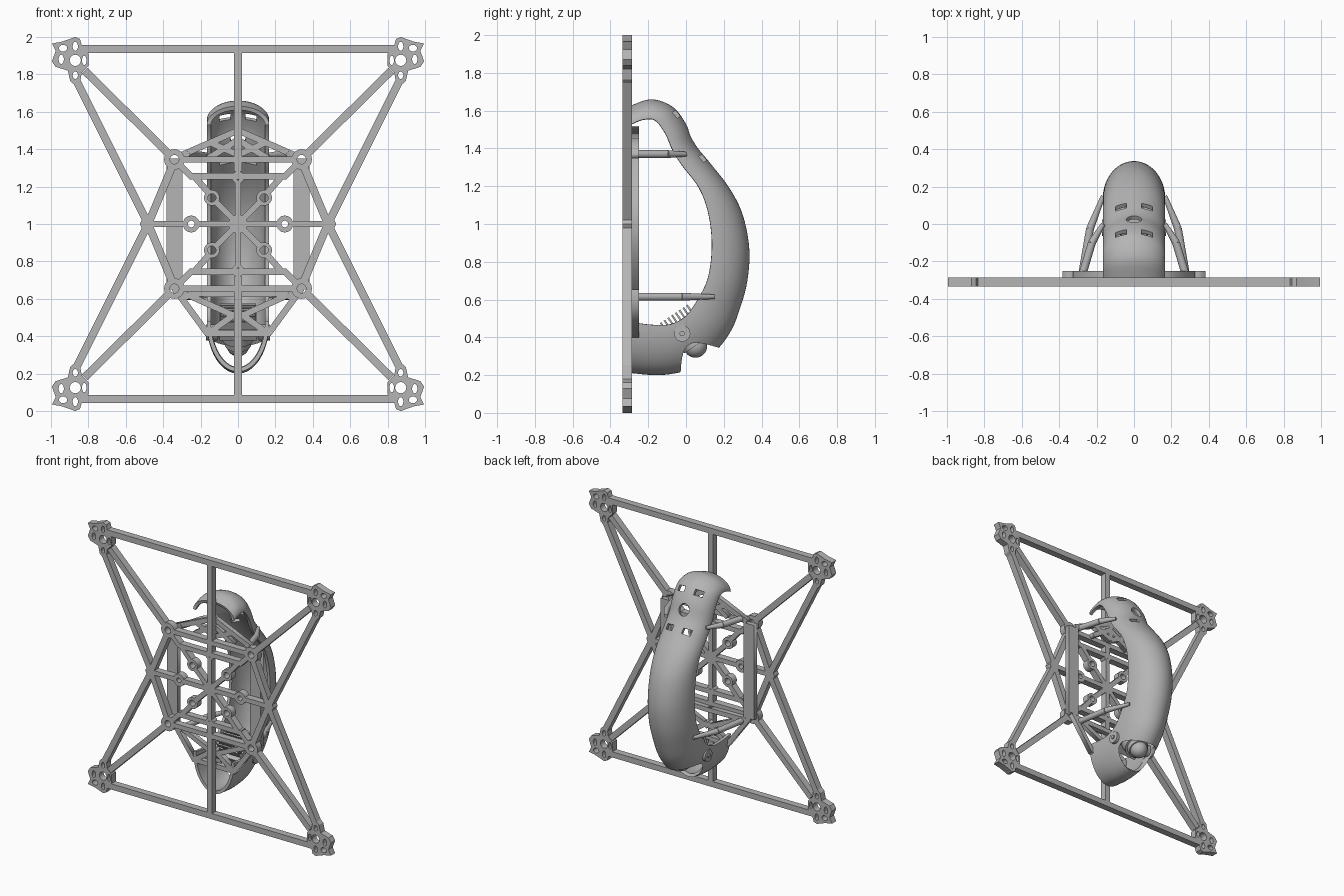
import bpy, bmesh, math
from mathutils import Vector, Matrix

cube = bpy.data.objects.get("Cube")
if cube:
    bpy.data.objects.remove(cube)

grey = bpy.data.materials.new("plain grey")
grey.use_nodes = True
GREY = (.46, .46, .46, 1)
grey.diffuse_color = GREY
grey.node_tree.nodes["Principled BSDF"].inputs["Base Color"].default_value = GREY


def finish(name, bm, angle=None):
    """Turn a bmesh into a named grey object."""
    mesh = bpy.data.meshes.new(name)
    bm.to_mesh(mesh)
    bm.free()
    mesh.materials.clear()
    mesh.materials.append(grey)
    for poly in mesh.polygons:
        poly.material_index = 0
    obj = bpy.data.objects.new(name, mesh)
    bpy.context.collection.objects.link(obj)
    if angle:
        bpy.ops.object.select_all(action='DESELECT')
        obj.select_set(True)
        bpy.context.view_layer.objects.active = obj
        bpy.ops.object.shade_smooth_by_angle(angle=math.radians(angle))
    return obj


def add_outline(bm, loops, front, back):
    """Extrude filled x/z outlines (later loops are holes) from front to back."""
    curve = bpy.data.curves.new("outline", 'CURVE')
    curve.dimensions = '2D'
    curve.fill_mode = 'BOTH'
    curve.extrude = (back - front) / 2
    for loop in loops:
        spline = curve.splines.new('POLY')
        spline.points.add(len(loop) - 1)
        for point, (x, z) in zip(spline.points, loop):
            point.co = (x, z, 0, 1)
        spline.use_cyclic_u = True
    temp = bpy.data.objects.new("outline", curve)
    bpy.context.collection.objects.link(temp)
    graph = bpy.context.evaluated_depsgraph_get()
    mesh = bpy.data.meshes.new_from_object(temp.evaluated_get(graph))
    mesh.transform(Matrix.Translation((0, (front + back) / 2, 1)) @ Matrix.Rotation(math.pi / 2, 4, 'X'))
    bm.from_mesh(mesh)
    bpy.data.meshes.remove(mesh)
    bpy.data.objects.remove(temp)
    bpy.data.curves.remove(curve)


def circle(x, z, rx, rz=None, sides=20):
    return [(x + rx * math.cos(math.tau * i / sides), z + (rz or rx) * math.sin(math.tau * i / sides))
            for i in range(sides)]


def add_bar(bm, a, b, width, front, back):
    a, b = Vector(a), Vector(b)
    side = (b - a).normalized().orthogonal() * width / 2
    add_outline(bm, [[a + side, b + side, b - side, a - side]], front, back)


def add_mirrored(bm, bars, width, front, back, signs):
    """Repeat bars over the mirror signs, skipping duplicates."""
    done = set()
    for a, b in bars:
        for sx, sz in signs:
            ends = [(a[0] * sx, a[1] * sz), (b[0] * sx, b[1] * sz)]
            key = frozenset(ends)
            if key not in done:
                done.add(key)
                add_bar(bm, *ends, width, front, back)


QUADS = [(1, 1), (-1, 1), (1, -1), (-1, -1)]
FRONT, MID, BACK = -.335, -.285, -.25

# Main frame: heights are measured from the centre of the plate
frame = bmesh.new()
outer_bars = [((0, .935), (.84, .935)), ((0, .28), (0, .94)), ((.865, .77), (.48, 0)),
              ((.82, .82), (.375, .38)), ((.48, 0), (.355, .3))]
inner_bars = [((0, .345), (.29, .345)), ((0, .255), (.26, .255)), ((.31, .315), (.25, .255)),
              ((0, .02), (0, .23)), ((.02, .02), (.12, .12)), ((.02, 0), (.215, 0)),
              ((.29, 0), (.48, 0)), ((.155, .165), (.23, .25))]
add_mirrored(frame, outer_bars, .042, FRONT, MID, QUADS)
add_mirrored(frame, inner_bars, .034, FRONT, MID, QUADS)
for sx, sz in QUADS:
    for x, z, r, hole in [(.34, .345, .055, .024), (.14, .14, .042, .022)]:
        add_outline(frame, [circle(sx * x, sz * z, r), circle(sx * x, sz * z, hole)], FRONT, MID)
for sign in (1, -1):
    add_outline(frame, [circle(sign * .25, 0, .045), circle(sign * .25, 0, .018)], FRONT, MID)
    add_outline(frame, [circle(0, sign * .25, .033), circle(0, sign * .25, .015)], FRONT, MID)
    add_outline(frame, [[(sign * .445, 0), (sign * .465, .05), (sign * .5, .05),
                         (sign * .525, 0), (sign * .5, -.05), (sign * .465, -.05)]], FRONT, MID)
add_outline(frame, [circle(0, 0, .05)], FRONT, MID)
finish("main_frame", frame, 30)

# Motor mounts on the four corners
outline = [(.995, .965), (.94, .975), (.87, 1), (.845, .99), (.835, .955), (.8, .91), (.8, .845),
           (.835, .81), (.843, .765), (.87, .74), (.897, .765), (.91, .82), (.975, .84),
           (.995, .87), (.975, .925)]
holes = [(.87, .875, .03, .03), (.935, .94, .022, .018), (.87, .95, .014, .024),
         (.945, .88, .014, .025), (.822, .875, .012, .025), (.87, .795, .014, .02)]
mounts = bmesh.new()
for sx, sz in QUADS:
    loops = [[(x * sx, z * sz) for x, z in outline]]
    loops += [circle(x * sx, z * sz, rx, rz) for x, z, rx, rz in holes]
    add_outline(mounts, loops, FRONT, MID)
finish("motor_mounts", mounts, 30)

# Thinner rear plate with side rails
rear = bmesh.new()
SIDES = QUADS[:2]
add_mirrored(rear, [((.34, -.35), (.34, .35))], .085, MID, BACK, SIDES)
upper = [((.32, .36), (0, .5)), ((.16, .35), (0, .45)), ((.16, .44), (0, .37)), ((0, .37), (0, .52))]
lower = [((.34, -.345), (.16, -.59)), ((.16, -.585), (0, -.47)), ((.31, -.36), (0, -.5)),
         ((.17, -.585), (0, -.585)), ((.3, -.37), (0, -.375))]
add_mirrored(rear, upper + lower, .034, MID, BACK, SIDES)
finish("rear_plate", rear)

# Body shell: each station pairs the ridge (y, z) with the open edge (y, z)
stations = [(-.285, 1.63, -.285, 1.53), (-.18, 1.66, -.23, 1.552), (-.07, 1.62, -.165, 1.55),
            (0, 1.53, -.11, 1.48), (.05, 1.42, -.07, 1.39), (.13, 1.32, -.02, 1.31),
            (.23, 1.19, .07, 1.19), (.3, 1.05, .12, 1.05), (.335, .87, .137, .88),
            (.325, .7, .115, .71), (.285, .55, .05, .58), (.23, .42, -.01, .505),
            (.13, .3, -.08, .47), (0, .225, -.15, .465), (-.14, .2, -.22, .47), (-.285, .21, -.285, .48)]
pts = [Vector(s) for s in stations]
smooth = []
for i in range(len(pts) - 1):
    p, q, r, s = pts[max(i - 1, 0)], pts[i], pts[i + 1], pts[min(i + 2, len(pts) - 1)]
    for t in (0, .2, .4, .6, .8):
        smooth.append(q + (r - p) * t / 2 + (p * 2 - q * 5 + r * 4 - s) * t * t / 2
                      + (q * 3 - p - r * 3 + s) * t ** 3 / 2)
smooth.append(pts[-1])
shell = bmesh.new()
ARC = 28
rows = []
for st in smooth:
    ridge, edge = Vector((0, st[0], st[1])), Vector((0, st[2], st[3]))
    rows.append([shell.verts.new(edge + (ridge - edge) * math.sin(math.pi * k / ARC)
                                 + Vector((.167 * math.cos(math.pi * k / ARC), 0, 0)))
                 for k in range(ARC + 1)])
for a, b in zip(rows, rows[1:]):
    for k in range(ARC):
        shell.faces.new((a[k], a[k + 1], b[k + 1], b[k]))
bmesh.ops.recalc_face_normals(shell, faces=shell.faces)
if sum(f.normal.dot(f.calc_center_median() - Vector((0, -.1, 1))) for f in shell.faces) < 0:
    bmesh.ops.reverse_faces(shell, faces=shell.faces)
body = finish("body_shell", shell)
wall = body.modifiers.new("wall", 'SOLIDIFY')
wall.thickness, wall.offset = .022, -1

# Cut the vent slots, the sensor hole and the lens opening
LENS = Vector((0, .56, -.83)).normalized()
VENT = Vector((0, .84, .54))
cutters = bmesh.new()


def aim(direction, centre):
    return Matrix.Translation(centre) @ direction.to_track_quat('Z', 'X').to_matrix().to_4x4()


for x in (-.07, .07):
    for y, z in [(-.045, 1.585), (.1, 1.355)]:
        bmesh.ops.create_cube(cutters, size=1, matrix=aim(VENT, (x, y, z))
                              @ Matrix.Diagonal((.04, .06, .16, 1)))
bmesh.ops.create_cone(cutters, cap_ends=True, segments=24, radius1=.042, radius2=.042, depth=.16,
                      matrix=aim(VENT, (0, .025, 1.47)))
bmesh.ops.create_cone(cutters, cap_ends=True, segments=40, radius1=.12, radius2=.12, depth=.3,
                      matrix=aim(LENS, (0, .08, .27)) @ Matrix.Diagonal((1, 1.15, 1, 1)))
cutter = finish("shell_cutter", cutters)
cutter.hide_render = True
cut = body.modifiers.new("openings", 'BOOLEAN')
cut.object, cut.solver = cutter, 'EXACT'
bpy.context.view_layer.objects.active = body
for modifier in ("wall", "openings"):
    bpy.ops.object.modifier_apply(modifier=modifier)
bpy.data.objects.remove(cutter)
bpy.ops.object.select_all(action='DESELECT')
body.select_set(True)
bpy.ops.object.shade_smooth_by_angle(angle=math.radians(35))


def add_rod(bm, a, b, r1, r2, sides=24):
    a, b = Vector(a), Vector(b)
    bmesh.ops.create_cone(bm, cap_ends=True, segments=sides, radius1=r1, radius2=r2,
                          depth=(b - a).length, matrix=aim((b - a).normalized(), (a + b) / 2))


# Standoff struts and the camera pivots
struts, pivots = bmesh.new(), bmesh.new()
for s in (1, -1):
    for z, reach, bow in [(1.37, 0, .225), (.615, .15, .235)]:
        mid = (s * bow, reach / 2 - .1, z)
        add_rod(struts, (s * .28, MID, z), mid, .021, .021)
        add_rod(struts, mid, (s * .165, reach, z), .021, .012)
    add_rod(pivots, (s * .11, -.02, .42), (s * .172, -.02, .42), .043, .043)
    add_rod(pivots, (s * .16, -.02, .42), (s * .18, -.02, .42), .014, .014)
finish("standoff_struts", struts, 35)
finish("camera_pivots", pivots, 35)

# Camera: mounting block, cooling fins, barrel and domed lens
camera = bmesh.new()
base = Vector((0, -.045, .495))
bmesh.ops.create_cube(camera, size=1, matrix=aim(LENS, base + LENS * .035) @ Matrix.Diagonal((.24, .2, .05, 1)))
for i in range(8):
    fin = Matrix.Translation((i * .024 - .084, 0, -.01)) @ Matrix.Diagonal((.01, .19, .05, 1))
    bmesh.ops.create_cube(camera, size=1, matrix=aim(LENS, base) @ fin)
for start, end, radius in [(.05, .13, .085), (.13, .17, .07)]:
    add_rod(camera, base + LENS * start, base + LENS * end, radius, radius)
bmesh.ops.create_uvsphere(camera, u_segments=24, v_segments=14, radius=.062,
                          matrix=aim(LENS, base + LENS * .17))
finish("camera", camera, 35)
